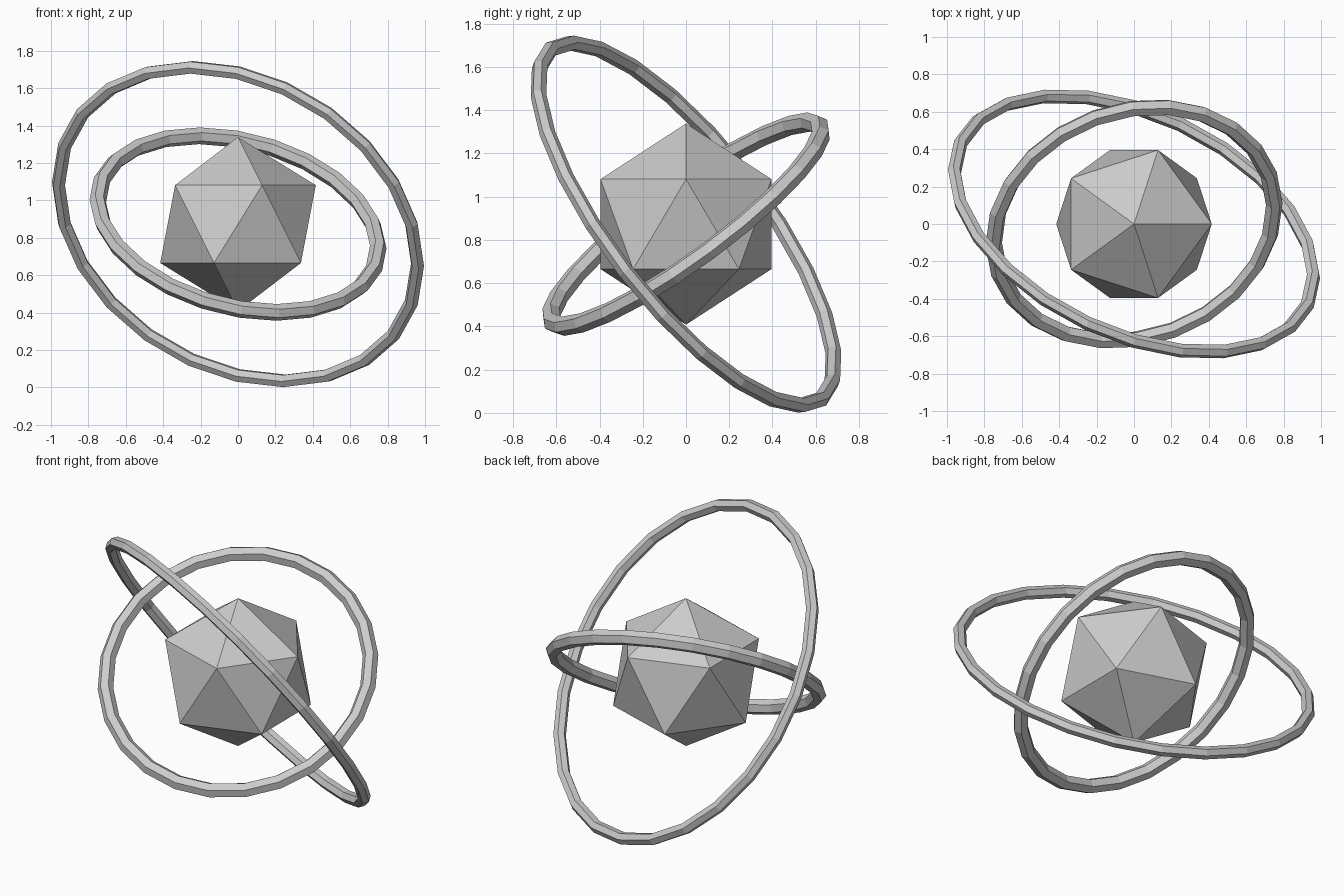
import bpy
from math import radians

if "Cube" in bpy.data.objects:
    bpy.data.objects.remove(bpy.data.objects["Cube"])

CENTER = (0, 0, 0.873)

# Faceted core (plain icosahedron)
bpy.ops.mesh.primitive_ico_sphere_add(subdivisions=1, radius=0.465, location=CENTER)
bpy.context.object.name = "core"


def orbit_ring(name, major, minor, tilt, turn):
    """Low-poly ring around the core, tilted about x then turned about z."""
    bpy.ops.mesh.primitive_torus_add(
        major_segments=24, minor_segments=6,
        major_radius=major, minor_radius=minor,
        location=CENTER, rotation=(radians(tilt), 0, radians(turn)))
    ring = bpy.context.object
    ring.name = name
    bpy.ops.object.shade_flat()
    return ring


# Two crossing rings
orbit_ring("inner_ring", 0.767, 0.045, 38, 20)
orbit_ring("outer_ring", 1.023, 0.037, -55, -25)
